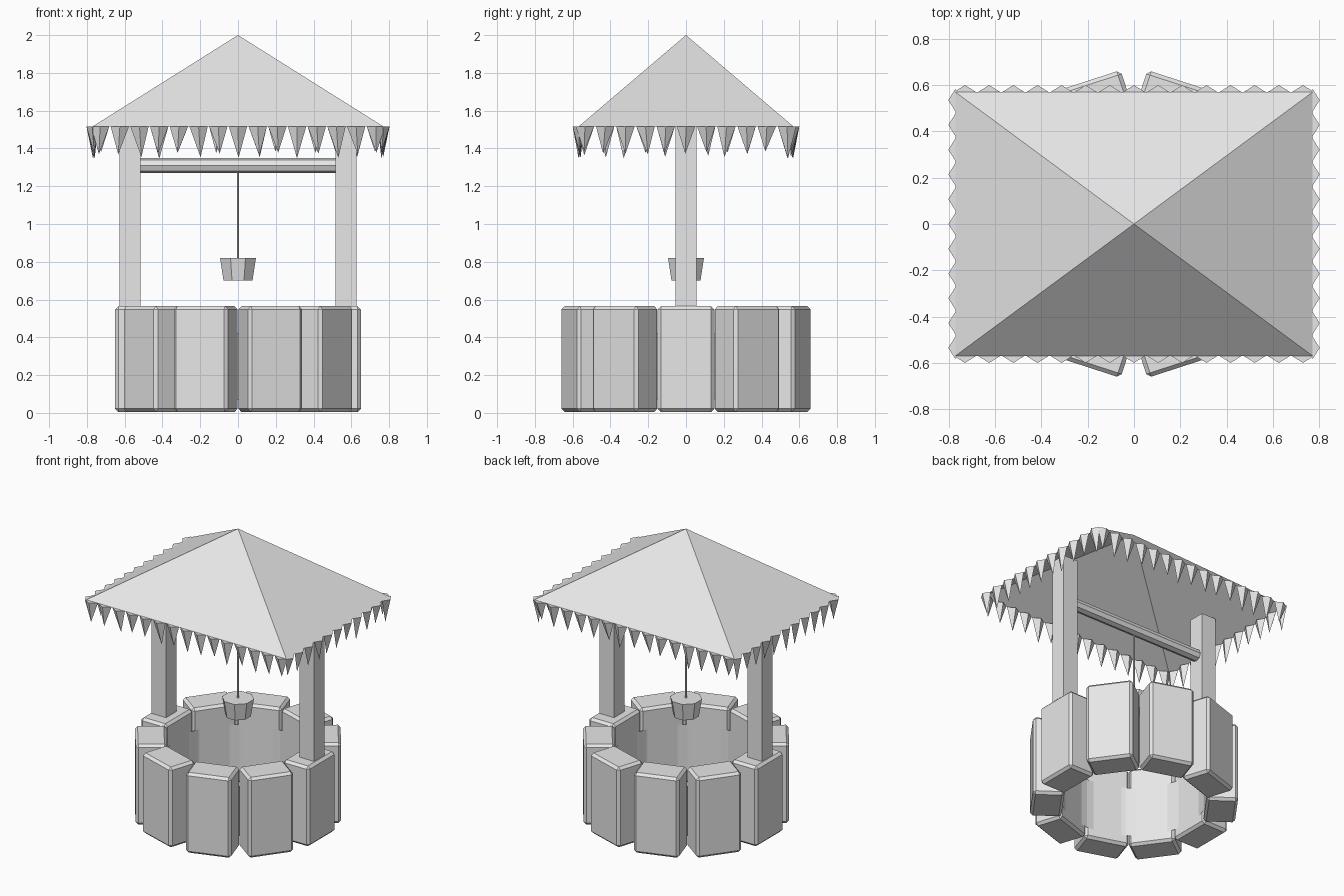
import bpy, bmesh, math, random
from mathutils import Matrix, Vector

random.seed(4)
cube = bpy.data.objects.get("Cube")
if cube:
    bpy.data.objects.remove(cube, do_unlink=True)

grey = bpy.data.materials.new("plain_grey")
grey.use_nodes = True
grey.diffuse_color = (0.8, 0.8, 0.8, 1)
grey.node_tree.nodes["Principled BSDF"].inputs["Base Color"].default_value = (0.8, 0.8, 0.8, 1)


def finish(bm, name):
    """Turn a bmesh into a flat shaded grey object."""
    mesh = bpy.data.meshes.new(name)
    bm.to_mesh(mesh)
    bm.free()
    mesh.materials.append(grey)
    obj = bpy.data.objects.new(name, mesh)
    bpy.context.collection.objects.link(obj)
    return obj


def box(name, low, high):
    low, high = Vector(low), Vector(high)
    bm = bmesh.new()
    bmesh.ops.create_cube(bm, size=1)
    bmesh.ops.scale(bm, vec=high - low, verts=bm.verts)
    bmesh.ops.translate(bm, vec=(low + high) / 2, verts=bm.verts)
    return finish(bm, name)


def drum(name, sides, r_low, r_high, length, matrix, caps=True):
    bm = bmesh.new()
    bmesh.ops.create_cone(bm, cap_ends=caps, segments=sides, radius1=r_low,
                          radius2=r_high, depth=length, matrix=matrix)
    return finish(bm, name)


# Ring of chamfered wall stones
STONES = 10
for i in range(STONES):
    stone = box(f"wall_stone_{i + 1}", (0.45, -0.15, 0.01), (0.65, 0.15, 0.57))
    stone.rotation_euler.z = math.tau * i / STONES
    bevel = stone.modifiers.new("chamfer", "BEVEL")
    bevel.width = 0.017
    bevel.segments = 1
    stone.location.z = -0.005

# Inner lining of the shaft
lining = drum("shaft_lining", 32, 0.462, 0.462, 0.35,
              Matrix.Translation((0, 0, 0.245)), caps=False)
lining.data.flip_normals()

# Posts resting on the side stones
for side, name in ((1, "left_post"), (-1, "right_post")):
    xs = sorted((side * 0.515, side * 0.627))
    box(name, (xs[0], -0.056, 0.5), (xs[1], 0.056, 1.595))

# Crossbeam, rope and bucket
drum("crossbeam", 8, 0.04, 0.04, 1.04,
     Matrix.Translation((0, 0, 1.31)) @ Matrix.Rotation(math.pi / 2, 4, "Y"))
drum("rope", 6, 0.005, 0.005, 0.51, Matrix.Translation((0, 0, 1.055)))
drum("bucket", 8, 0.083, 0.103, 0.12,
     Matrix.Translation((0, 0, 0.76)) @ Matrix.Rotation(math.pi / 8, 4, "Z"))

# Open pyramid roof
HX, HY, EAVE = 0.772, 0.57, 1.515
bm = bmesh.new()
corners = [bm.verts.new((x, y, EAVE))
           for x, y in ((-HX, -HY), (HX, -HY), (HX, HY), (-HX, HY))]
apex = bm.verts.new((0, 0, 2))
for i in range(4):
    bm.faces.new((corners[i], corners[(i + 1) % 4], apex))
finish(bm, "roof")


# Thatch fringe: a row of hanging spikes along each eave
def fringe(name, count, half_length, distance, angle):
    bm = bmesh.new()
    for i in range(count):
        x = half_length * (2 * i / (count - 1) - 1)
        top = [bm.verts.new((x + dx, -distance + dy, EAVE))
               for dx, dy in ((-0.048, 0), (0, -0.03), (0.048, 0), (0, 0.03))]
        tip = bm.verts.new((x + random.uniform(-0.012, 0.012),
                            -distance + random.uniform(0, 0.015),
                            EAVE - random.uniform(0.13, 0.17)))
        bm.faces.new(top)
        for j in range(4):
            bm.faces.new((top[(j + 1) % 4], top[j], tip))
    bmesh.ops.recalc_face_normals(bm, faces=bm.faces)
    bmesh.ops.rotate(bm, verts=bm.verts, matrix=Matrix.Rotation(angle, 3, "Z"))
    finish(bm, name)


for k, name in enumerate(("front", "left", "back", "right")):
    long_side = k % 2 == 0
    fringe(f"{name}_fringe", 15 if long_side else 11,
           0.73 if long_side else 0.535, HY if long_side else HX, k * math.pi / 2)
